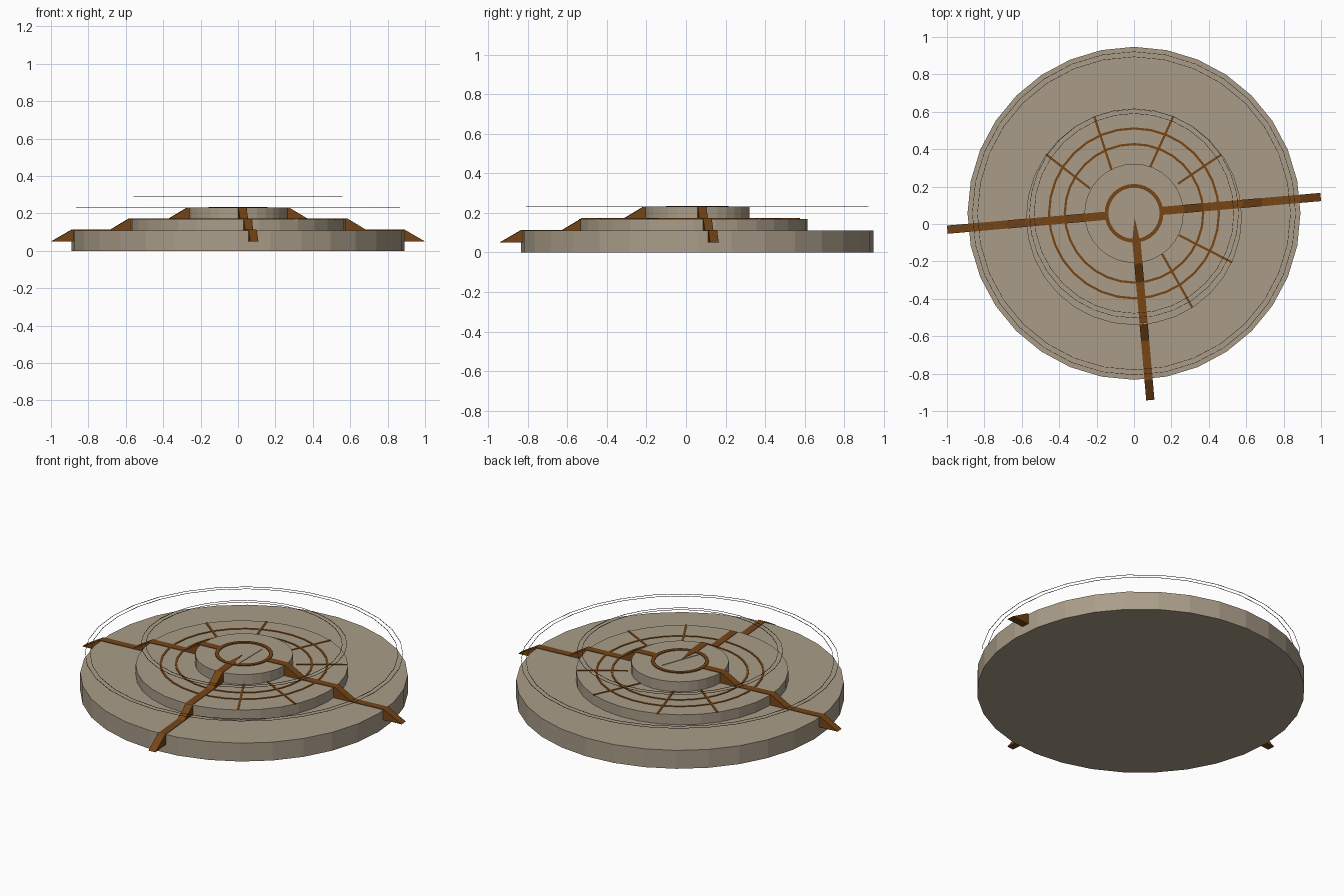
import bpy, bmesh, math
from mathutils import Vector, Matrix

if "Cube" in bpy.data.objects:
    bpy.data.objects.remove(bpy.data.objects["Cube"])

CY = 0.057   # shared centre of the discs, rings and arms in y


def material(name, rgb):
    m = bpy.data.materials.new(name)
    m.diffuse_color = (*rgb, 1)
    m.use_nodes = True
    m.node_tree.nodes["Principled BSDF"].inputs["Base Color"].default_value = m.diffuse_color
    return m


STONE = material("stone", (0.40, 0.335, 0.25))
BRONZE = material("bronze", (0.18, 0.06, 0.008))
DARK = material("dark_wire", (0.06, 0.045, 0.03))


def finish(name, bm, mat):
    bmesh.ops.recalc_face_normals(bm, faces=bm.faces)
    me = bpy.data.meshes.new(name)
    bm.to_mesh(me)
    bm.free()
    me.materials.append(mat)
    ob = bpy.data.objects.new(name, me)
    bpy.context.collection.objects.link(ob)
    return ob


def disc(name, r, z0, z1, cy=CY):
    bm = bmesh.new()
    bmesh.ops.create_cone(bm, cap_ends=True, segments=32, radius1=r, radius2=r,
                          depth=z1 - z0,
                          matrix=Matrix.Translation((0, cy, (z0 + z1) / 2)))
    finish(name, bm, STONE)


def flat_ring(name, r, width, z0, z1, mat=BRONZE):
    # rectangular section swept round the centre
    bm = bmesh.new()
    section = [(r - width, z0), (r, z0), (r, z1), (r - width, z1)]
    loops = []
    for i in range(32):
        a = math.tau * i / 32
        loops.append([bm.verts.new((p * math.cos(a), CY + p * math.sin(a), z))
                      for p, z in section])
    for i in range(32):
        a, b = loops[i], loops[(i + 1) % 32]
        for j in range(4):
            k = (j + 1) % 4
            bm.faces.new((a[j], b[j], b[k], a[k]))
    finish(name, bm, mat)


def prism(name, pts, offset, mat):
    # polygon given as 3D points, extruded along offset
    bm = bmesh.new()
    face = bm.faces.new([bm.verts.new(p) for p in pts])
    out = bmesh.ops.extrude_face_region(bm, geom=[face], use_keep_orig=True)
    verts = [g for g in out["geom"] if isinstance(g, bmesh.types.BMVert)]
    bmesh.ops.translate(bm, vec=offset, verts=verts)
    return finish(name, bm, mat)


# stepped stone discs
disc("base_disc", 0.89, 0, 0.11)
disc("middle_disc", 0.577, 0.10, 0.17, 0.037)
disc("top_disc", 0.265, 0.16, 0.23)

# inlaid dial rings
flat_ring("outer_dial_ring", 0.460, 0.012, 0.165, 0.173)
flat_ring("inner_dial_ring", 0.376, 0.012, 0.165, 0.173)
flat_ring("hub_ring", 0.157, 0.02, 0.225, 0.235)

# thin wire circles floating over the discs
for label, z, radii in (("low", 0.23, (0.865, 0.838)), ("high", 0.29, (0.56, 0.535))):
    for i, r in enumerate(radii):
        flat_ring(f"{label}_wire_{i}", r, 0.002, z - 0.001, z + 0.001, DARK)

# three stepped arms running down the discs
profile = [(0.15, 0.19), (0.15, 0.233), (0.27, 0.233), (0.37, 0.173),
           (0.585, 0.173), (0.685, 0.113), (0.893, 0.113), (1.002, 0.05),
           (0.86, 0.05), (0.86, 0.09), (0.55, 0.09), (0.55, 0.15),
           (0.25, 0.15), (0.25, 0.19)]
WIDTH = 0.044
for name, deg in (("right_arm", 5), ("left_arm", 185), ("front_arm", 275)):
    arm = prism(name, [(r, -WIDTH / 2, z) for r, z in profile], (0, WIDTH, 0), BRONZE)
    arm.data.transform(Matrix.Translation((0, CY, 0))
                       @ Matrix.Rotation(math.radians(deg), 4, 'Z'))

# hour lines on the middle disc: inner and outer end
lines = [((-0.12, 0.29), (-0.212, 0.573)), ((0.087, 0.305), (0.21, 0.575)),
         ((-0.235, 0.19), (-0.47, 0.372)), ((0.235, 0.215), (0.465, 0.37)),
         ((0.24, -0.06), (0.525, -0.205)), ((0.15, -0.16), (0.312, -0.447))]
for i, (a, b) in enumerate(lines):
    a, b = Vector((*a, 0.165)), Vector((*b, 0.165))
    d = (b - a).normalized()
    side = Vector((-d.y, d.x, 0)) * 0.006
    prism(f"hour_line_{i}", [a - side, b - side, b + side, a + side],
          (0, 0, 0.008), BRONZE)

# pointer lying inside the hub ring
prism("pointer", [(-0.04, -0.075, 0.229), (0.05, -0.07, 0.229), (0.048, 0.16, 0.229)],
      (0, 0, 0.004), STONE)
prism("pointer_tip", [(-0.008, -0.08, 0.229), (0.03, -0.08, 0.229), (0.003, 0.035, 0.229)],
      (0, 0, 0.006), BRONZE)
